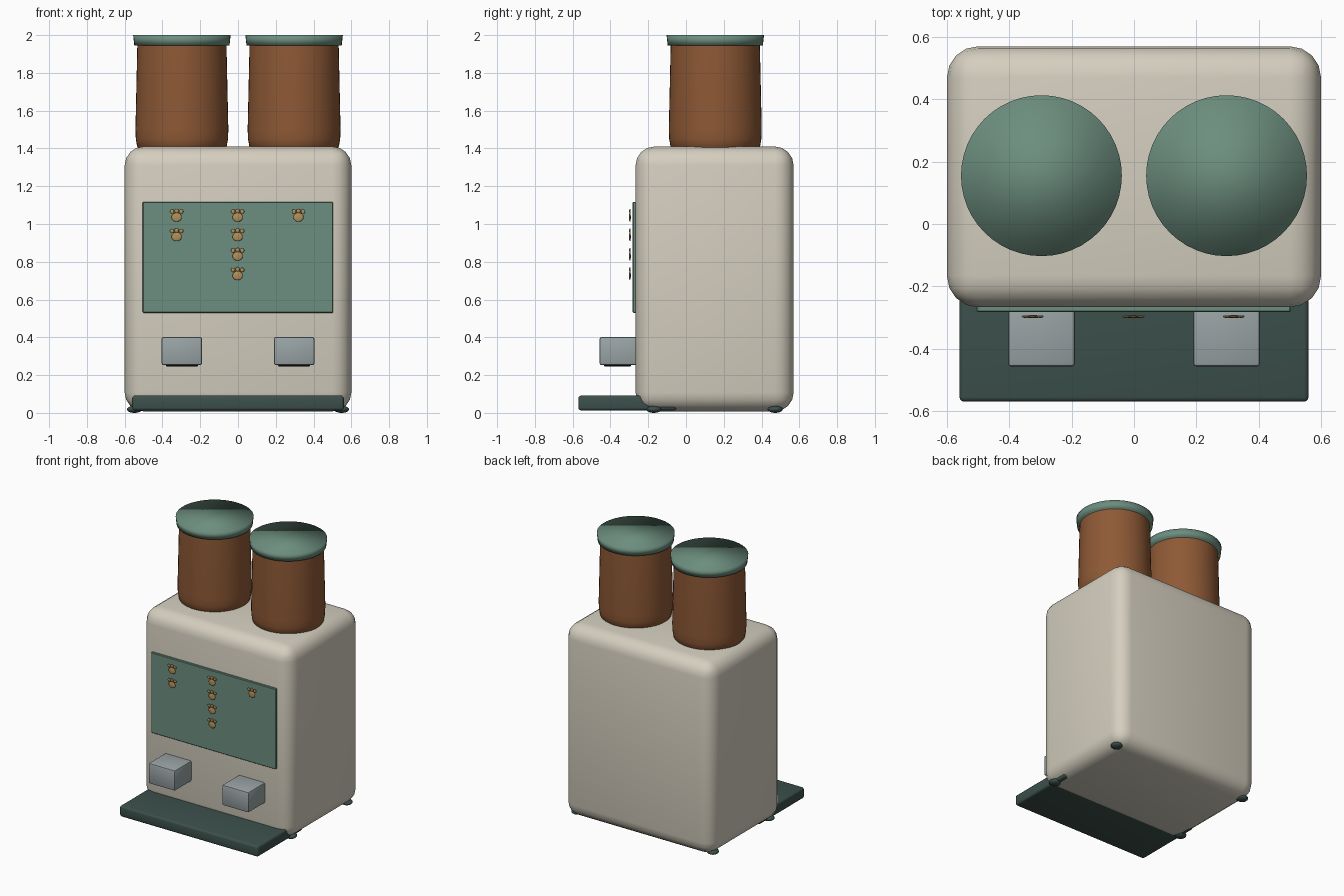
import bpy, bmesh, math
from mathutils import Matrix

if "Cube" in bpy.data.objects:
    bpy.data.objects.remove(bpy.data.objects["Cube"])


def material(name, rgb):
    m = bpy.data.materials.new(name)
    m.diffuse_color = (*rgb, 1)
    m.use_nodes = True
    m.node_tree.nodes["Principled BSDF"].inputs["Base Color"].default_value = m.diffuse_color
    return m


CREAM = material("cream", (0.66, 0.62, 0.52))
GREEN = material("sage", (0.15, 0.27, 0.21))
DARK = material("dark_green", (0.045, 0.08, 0.07))
BROWN = material("brown", (0.27, 0.10, 0.036))
STEEL = material("steel", (0.32, 0.37, 0.38))
GOLD = material("gold", (0.45, 0.28, 0.10))
BLACK = material("black", (0.01, 0.012, 0.012))


def finish(name, bm, mat, angle=35):
    me = bpy.data.meshes.new(name)
    bmesh.ops.recalc_face_normals(bm, faces=bm.faces)
    bm.to_mesh(me)
    bm.free()
    ob = bpy.data.objects.new(name, me)
    bpy.context.collection.objects.link(ob)
    me.materials.append(mat)
    bpy.ops.object.select_all(action='DESELECT')
    ob.select_set(True)
    bpy.context.view_layer.objects.active = ob
    if angle:
        bpy.ops.object.shade_smooth_by_angle(angle=math.radians(angle))
    else:
        bpy.ops.object.shade_smooth()
    return ob


def box(name, x, y, z, mat, bevel=0.01, segments=2):
    """Rounded box from (min, max) ranges."""
    bm = bmesh.new()
    size = [r[1] - r[0] for r in (x, y, z)]
    mid = [(r[1] + r[0]) / 2 for r in (x, y, z)]
    bmesh.ops.create_cube(bm, size=1, matrix=Matrix.Translation(mid) @ Matrix.Diagonal((*size, 1)))
    bmesh.ops.bevel(bm, geom=bm.edges[:], offset=bevel, segments=segments,
                    profile=0.5, affect='EDGES')
    return finish(name, bm, mat)


def lathe(name, profile, x, y, mat, angle=35, sides=48):
    """Closed turned solid from (radius, z) points."""
    bm = bmesh.new()
    rings = [[bm.verts.new((x + r * math.cos(2 * math.pi * i / sides),
                            y + r * math.sin(2 * math.pi * i / sides), z))
              for i in range(sides)] for r, z in profile]
    for a, b in zip(rings, rings[1:]):
        for i in range(sides):
            j = (i + 1) % sides
            bm.faces.new((a[i], a[j], b[j], b[i]))
    bm.faces.new(rings[0][::-1])
    bm.faces.new(rings[-1])
    return finish(name, bm, mat, angle)


def add_ball(bm, centre, radii):
    bmesh.ops.create_uvsphere(bm, u_segments=16, v_segments=10, radius=1,
                              matrix=Matrix.Translation(centre) @ Matrix.Diagonal((*radii, 1)))


# Housing, front panel and drip tray
box("body", (-0.6, 0.6), (-0.267, 0.57), (0.008, 1.41), CREAM, 0.1, 4)
box("front_panel", (-0.505, 0.503), (-0.283, -0.25), (0.53, 1.117), GREEN, 0.004, 1)
box("drip_tray", (-0.56, 0.56), (-0.57, -0.05), (0.013, 0.092), DARK, 0.015, 3)

for side, s in (("left", -1), ("right", 1)):
    # Hopper and lid
    x = s * 0.297
    lathe(side + "_hopper", [(0.22, 1.39), (0.237, 1.41), (0.244, 1.45), (0.246, 1.50),
                             (0.236, 1.95)], x, 0.155, BROWN)
    lathe(side + "_lid", [(0.252, 1.945), (0.258, 2.0)], x, 0.155, GREEN, angle=None)
    # Dispensing spout with dark outlet below
    box(side + "_spout", (x - 0.107, x + 0.107), (-0.457, -0.22), (0.253, 0.402), STEEL, 0.01)
    box(side + "_outlet", (x - 0.085, x + 0.085), (-0.435, -0.29), (0.246, 0.27), BLACK, 0.004, 1)
    # Feet
    for place, y in (("front", -0.17), ("back", 0.472)):
        bm = bmesh.new()
        add_ball(bm, (s * 0.548, y, 0.019), (0.04, 0.04, 0.019))
        finish(f"{side}_{place}_foot", bm, DARK, 60)

# Paw-shaped buttons: columns of (x, count)
for col, (x, count) in enumerate(((-0.325, 2), (-0.002, 4), (0.32, 1))):
    for row in range(count):
        z = 1.036 - row * 0.103
        bm = bmesh.new()
        add_ball(bm, (x, -0.297, z), (0.027, 0.005, 0.024))
        for dx, dz in ((-0.024, 0.03), (0, 0.033), (0.024, 0.03)):
            add_ball(bm, (x + dx, -0.297, z + dz), (0.0115, 0.004, 0.0115))
        finish(f"paw_button_{col + 1}_{row + 1}", bm, GOLD, 60)
